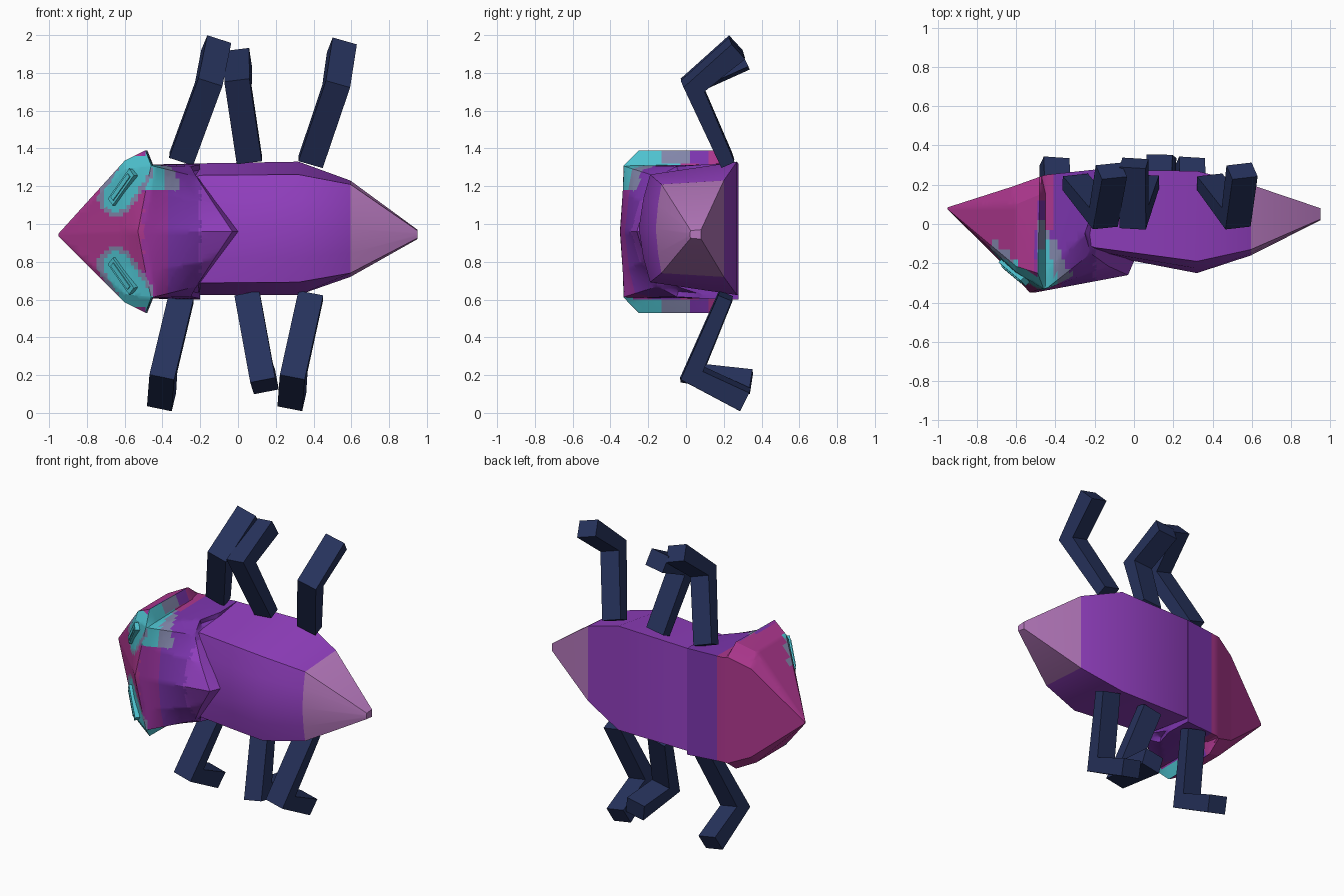
import bpy, bmesh, math
from mathutils import Vector

if "Cube" in bpy.data.objects:
    bpy.data.objects.remove(bpy.data.objects["Cube"])


def material(name, r, g, b):
    lin = [((c / 255 + 0.055) / 1.055) ** 2.4 for c in (r, g, b)] + [1]
    m = bpy.data.materials.new(name)
    m.use_nodes = True
    m.diffuse_color = lin
    m.node_tree.nodes["Principled BSDF"].inputs["Base Color"].default_value = lin
    return m


purple = material("purple", 148, 64, 194)
violet = material("deep violet", 124, 53, 174)
plum = material("plum", 152, 50, 156)
magenta = material("magenta", 173, 55, 142)
mauve = material("mauve", 183, 121, 190)
teal = material("teal", 78, 194, 207)
grey = material("lilac grey", 130, 134, 170)
navy = material("navy", 38, 50, 92)


def finish(name, bm, mats, rule=None, smooth=None):
    bmesh.ops.recalc_face_normals(bm, faces=bm.faces)
    if rule:
        for f in bm.faces:
            f.material_index = mats.index(rule(f.calc_center_median()))
    me = bpy.data.meshes.new(name)
    bm.to_mesh(me)
    bm.free()
    ob = bpy.data.objects.new(name, me)
    bpy.context.collection.objects.link(ob)
    for m in mats:
        me.materials.append(m)
    if smooth:
        bpy.ops.object.select_all(action='DESELECT')
        ob.select_set(True)
        bpy.context.view_layer.objects.active = ob
        bpy.ops.object.shade_smooth_by_angle(angle=math.radians(smooth))
    return ob


def loft(rings):
    """Skin closed rings of points and cap both ends."""
    bm = bmesh.new()
    loops = [[bm.verts.new(p) for p in r] for r in rings]
    n = len(loops[0])
    for a, b in zip(loops, loops[1:]):
        for i in range(n):
            j = (i + 1) % n
            bm.faces.new((a[i], a[j], b[j], b[i]))
    bm.faces.new(loops[0])
    bm.faces.new(loops[-1])
    return bm


def mirrored(half, cz):
    """Half profile (x, y, height offset), first point on the mid plane."""
    up = [(x, y, cz + h) for x, y, h in half]
    return up + [(x, y, cz - h) for x, y, h in reversed(half[1:])]


# Abdomen: station x, front y, front corner y, rear y, front half height, rear half height, centre
def body_ring(x, yf, yc, yb, hf, hb, cz):
    half = [(x, yf, 0), (x, yf * 0.6 + yc * 0.4, hf * 0.55), (x, yc, hf), (x, yb, hb)]
    return mirrored(half, cz)


body = loft([body_ring(*s) for s in (
    (-0.3, -0.1, -0.08, 0.22, 0.25, 0.28, 0.97),
    (-0.2, -0.15, -0.12, 0.276, 0.285, 0.348, 0.973),
    (0.32, -0.25, -0.19, 0.27, 0.285, 0.353, 0.977),
    (0.595, -0.16, -0.13, 0.2, 0.235, 0.255, 0.975),
    (0.95, 0.02, 0.025, 0.08, 0.02, 0.025, 0.945))])
finish("abdomen", body, [purple, mauve],
       lambda c: mauve if c.x > 0.6 else purple, 30)

# Head with flared cheeks, running into the pointed back shield
CZ = 0.96
cheek = [(-0.62, -0.25, 0), (-0.61, -0.245, 0.18), (-0.6, -0.245, 0.33),
         (-0.6, -0.215, 0.375), (-0.6, 0.1, 0.375), (-0.62, 0.19, 0.3)]
crest = [(-0.53, -0.35, 0), (-0.49, -0.335, 0.21), (-0.46, -0.33, 0.35),
         (-0.49, -0.25, 0.43), (-0.48, 0.15, 0.43), (-0.48, 0.24, 0.36)]
neck = [(-0.5, -0.348, 0), (-0.46, -0.335, 0.21), (-0.44, -0.325, 0.345),
        (-0.45, -0.24, 0.35), (-0.45, 0.16, 0.355), (-0.45, 0.25, 0.355)]
brim = [(-0.03, -0.26, 0), (-0.13, -0.215, 0.15), (-0.22, -0.15, 0.29),
        (-0.25, -0.05, 0.345), (-0.2, 0.1, 0.355), (-0.2, 0.277, 0.361)]
lip = [(x + 0.03 * (h < 0.3), y + 0.07 if h < 0.3 else y * 0.8, h * 0.92) for x, y, h in brim]
nose = [(-0.95, 0.08 + (y + 0.03) * 0.02, h * 0.02) for x, y, h in cheek]
head = loft([mirrored(nose, CZ - 0.018)] + [mirrored(r, CZ) for r in (cheek, crest, neck, brim, lip)])


def slice_mesh(bm, axis, start, stop, step):
    normal = Vector((0, 0, 0))
    normal[axis] = 1
    for i in range(int((stop - start) / step) + 1):
        point = Vector((0, 0, 0))
        point[axis] = start + i * step
        bmesh.ops.bisect_plane(bm, geom=bm.verts[:] + bm.edges[:] + bm.faces[:],
                               plane_co=point, plane_no=normal, dist=0.0005)


slice_mesh(head, 0, -0.77, -0.19, 0.02)
slice_mesh(head, 1, -0.28, 0.12, 0.05)
slice_mesh(head, 2, 0.54, 1.4, 0.02)


def eye_distance(x, h):
    """Distance from the slanted axis through the eye, seen from the front."""
    a, b, p = Vector((-0.645, 0.18)), Vector((-0.515, 0.38)), Vector((x, h))
    t = max(0, min(1, (p - a).dot(b - a) / (b - a).length_squared))
    return (p - a - t * (b - a)).length


def head_colour(c):
    h = abs(c.z - CZ)
    # Patch around each eye, on the front of the cheek
    if c.x < -0.45 and c.y < 0.1 - 0.82 * (c.x + 0.95):
        d = eye_distance(c.x, h)
        if d < 0.073:
            return teal
        if d < 0.098:
            return grey
    # Rear of the cheek flare, banded from front to back
    if c.x > -0.49 and h > 0.357 and c.x < -0.43:
        for limit, colour in ((-0.14, teal), (0.04, grey), (0.11, violet)):
            if c.y < limit:
                return colour
        return magenta
    # Side stripe behind the upper eye
    if c.x > -0.49 and c.z > CZ + 0.215 and c.y < 0:
        if c.x < -0.46 - 0.24 * c.y:
            return teal
        if c.x < -0.46 - 0.58 * c.y:
            return grey
    if c.x < -0.5 or (c.y > -0.05 and c.x < -0.41):
        return magenta
    if c.x < -0.37 and c.y < -0.2:
        return plum
    return violet if c.x < -0.2 else purple


finish("head_and_shield", head, [purple, violet, plum, magenta, teal, grey], head_colour, 25)

# Eyes: a slanted bar with a slimmer bar on top, on both cheeks
for side, label in ((1, "upper"), (-1, "lower")):
    along = Vector((0.12, -0.1, 0.17 * side)).normalized()
    out = Vector((-0.68, -0.7, 0.07 * side)).normalized()
    across = along.cross(out).normalized()
    out = across.cross(along).normalized()
    centre = Vector((-0.61, -0.245, CZ + 0.235 * side))
    for part, length, width, lift in (("eye", 0.108, 0.026, 0.015), ("eye_slit", 0.085, 0.013, 0.021)):
        rings = [[centre + along * length * e + across * width * a + out * lift * b
                  for a, b in ((-1, -1), (1, -1), (1, 1), (-1, 1))] for e in (-1, 1)]
        finish(label + "_" + part, loft(rings), [teal])


# Legs: square tubes with a mitred knee
def leg(name, hip, knee, foot):
    pts = [Vector(p) for p in (hip, knee, foot)]
    d1, d2 = (pts[1] - pts[0]).normalized(), (pts[2] - pts[1]).normalized()
    wide = d1.cross(d2).normalized()
    n1, n2 = wide.cross(d1), wide.cross(d2)
    mitre = (n1 + n2).normalized()
    mitre /= mitre.dot(n1)
    rings = []
    for p, n, t in zip(pts, (n1, mitre, n2), (0.038, 0.046, 0.055)):
        rings.append([p + wide * 0.067 * a + n * t * b
                      for a, b in ((-1, -1), (1, -1), (1, 1), (-1, 1))])
    finish(name, loft(rings), [navy])


leg("upper_front_leg", (-0.3, 0.215, 1.345), (-0.155, 0.035, 1.74), (-0.115, 0.27, 1.94))
leg("upper_middle_leg", (0.06, 0.215, 1.34), (0.0, 0.035, 1.74), (0.0, 0.31, 1.875))
leg("upper_rear_leg", (0.385, 0.215, 1.33), (0.52, 0.035, 1.73), (0.55, 0.27, 1.93))
leg("lower_front_leg", (-0.3, 0.21, 0.61), (-0.395, 0.035, 0.21), (-0.405, 0.315, 0.07))
leg("lower_middle_leg", (0.05, 0.21, 0.62), (0.125, 0.035, 0.21), (0.14, 0.345, 0.165))
leg("lower_rear_leg", (0.385, 0.21, 0.62), (0.295, 0.035, 0.21), (0.285, 0.315, 0.07))
